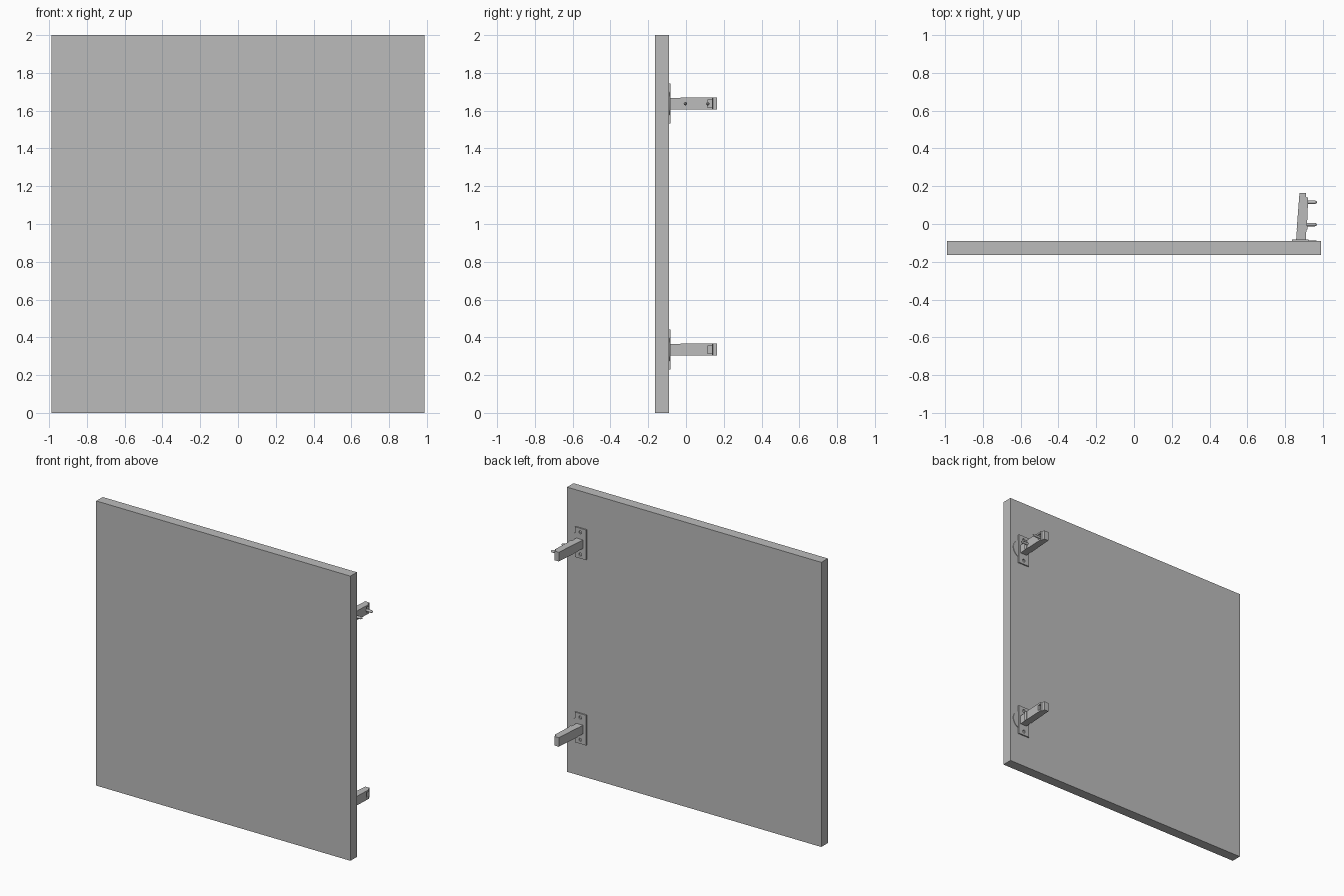
import bpy
import bmesh
from math import radians
from mathutils import Matrix, Vector

if "Cube" in bpy.data.objects:
    bpy.data.objects.remove(bpy.data.objects["Cube"])

grey = bpy.data.materials.new("grey")
grey.use_nodes = True
colour = (0.5, 0.5, 0.5, 1)
grey.diffuse_color = colour
grey.node_tree.nodes["Principled BSDF"].inputs["Base Color"].default_value = colour

DOOR_BACK = -0.091
ARM_END = 0.163


def add_object(name, bm):
    bmesh.ops.recalc_face_normals(bm, faces=bm.faces)
    mesh = bpy.data.meshes.new(name)
    bm.to_mesh(mesh)
    bm.free()
    mesh.materials.append(grey)
    obj = bpy.data.objects.new(name, mesh)
    bpy.context.collection.objects.link(obj)
    return obj


def box(name, low, high):
    bm = bmesh.new()
    low, high = Vector(low), Vector(high)
    size = Matrix.Diagonal((*(high - low), 1))
    bmesh.ops.create_cube(bm, size=1, matrix=Matrix.Translation((low + high) / 2) @ size)
    return add_object(name, bm)


def cylinder(name, centre, radius, length, axis, tip=None, sides=24):
    bm = bmesh.new()
    turn = Matrix.Rotation(radians(90), 4, "Y" if axis == "x" else "X")
    bmesh.ops.create_cone(bm, cap_ends=True, segments=sides, radius1=radius,
                          radius2=radius if tip is None else tip, depth=length,
                          matrix=Matrix.Translation(centre) @ turn)
    obj = add_object(name, bm)
    smooth(obj)
    return obj


def prism(name, profile, low, high):
    # Extrude a plan outline upward
    bm = bmesh.new()
    face = bm.faces.new([bm.verts.new((x, y, low)) for x, y in profile])
    out = bmesh.ops.extrude_face_region(bm, geom=[face])
    verts = [v for v in out["geom"] if isinstance(v, bmesh.types.BMVert)]
    bmesh.ops.translate(bm, verts=verts, vec=(0, 0, high - low))
    return add_object(name, bm)


def smooth(obj):
    bpy.ops.object.select_all(action="DESELECT")
    obj.select_set(True)
    bpy.context.view_layer.objects.active = obj
    bpy.ops.object.shade_smooth_by_angle(angle=radians(30))


def cut(obj, cutter):
    cutter.hide_render = True
    mod = obj.modifiers.new("cut", "BOOLEAN")
    mod.operation = "DIFFERENCE"
    mod.solver = "EXACT"
    mod.object = cutter
    bpy.context.view_layer.objects.active = obj
    bpy.ops.object.modifier_apply(modifier=mod.name)
    bpy.data.objects.remove(cutter)


# Door panel
box("door_panel", (-0.988, -0.163, 0), (0.988, DOOR_BACK, 2))


def hinge(label, z, with_screws):
    # Mounting plate with two screw holes
    plate = box(label + "_plate", (0.835, DOOR_BACK, z - 0.106),
                (0.922, DOOR_BACK + 0.009, z + 0.106))
    for side in (-1, 1):
        centre = (0.88, DOOR_BACK + 0.005, z + side * 0.078)
        cut(plate, cylinder("hole_cutter", centre, 0.011, 0.03, "y"))
    # Round cup rim
    cylinder(label + "_cup", (0.9, DOOR_BACK, z), 0.065, 0.008, "y", sides=40)
    # Knuckle next to the plate
    prism(label + "_knuckle", [(0.857, DOOR_BACK), (0.908, DOOR_BACK),
                               (0.912, -0.02), (0.862, -0.02)], z - 0.03, z + 0.03)
    # Tapered arm with a slot near its end
    arm = prism(label + "_arm", [(0.86, -0.03), (0.914, -0.03), (0.921, 0.14),
                                 (0.91, 0.142), (0.91, ARM_END), (0.875, ARM_END)],
                z - 0.032, z + 0.032)
    cut(arm, box("slot_cutter", (0.905, 0.113, z - 0.02), (0.94, 0.138, z + 0.02)))
    # Raised band across the arm
    box(label + "_band", (0.9, -0.03, z - 0.032), (0.918, -0.01, z + 0.032))
    # Screws
    if with_screws:
        for i, y in enumerate((-0.003, 0.115)):
            cylinder(f"{label}_screw_{i + 1}", (0.928, y, z), 0.009, 0.06, "x")
            cylinder(f"{label}_screw_tip_{i + 1}", (0.963, y, z), 0.009, 0.01, "x", tip=0.003)


hinge("upper_hinge", 1.637, True)
hinge("lower_hinge", 0.335, False)
